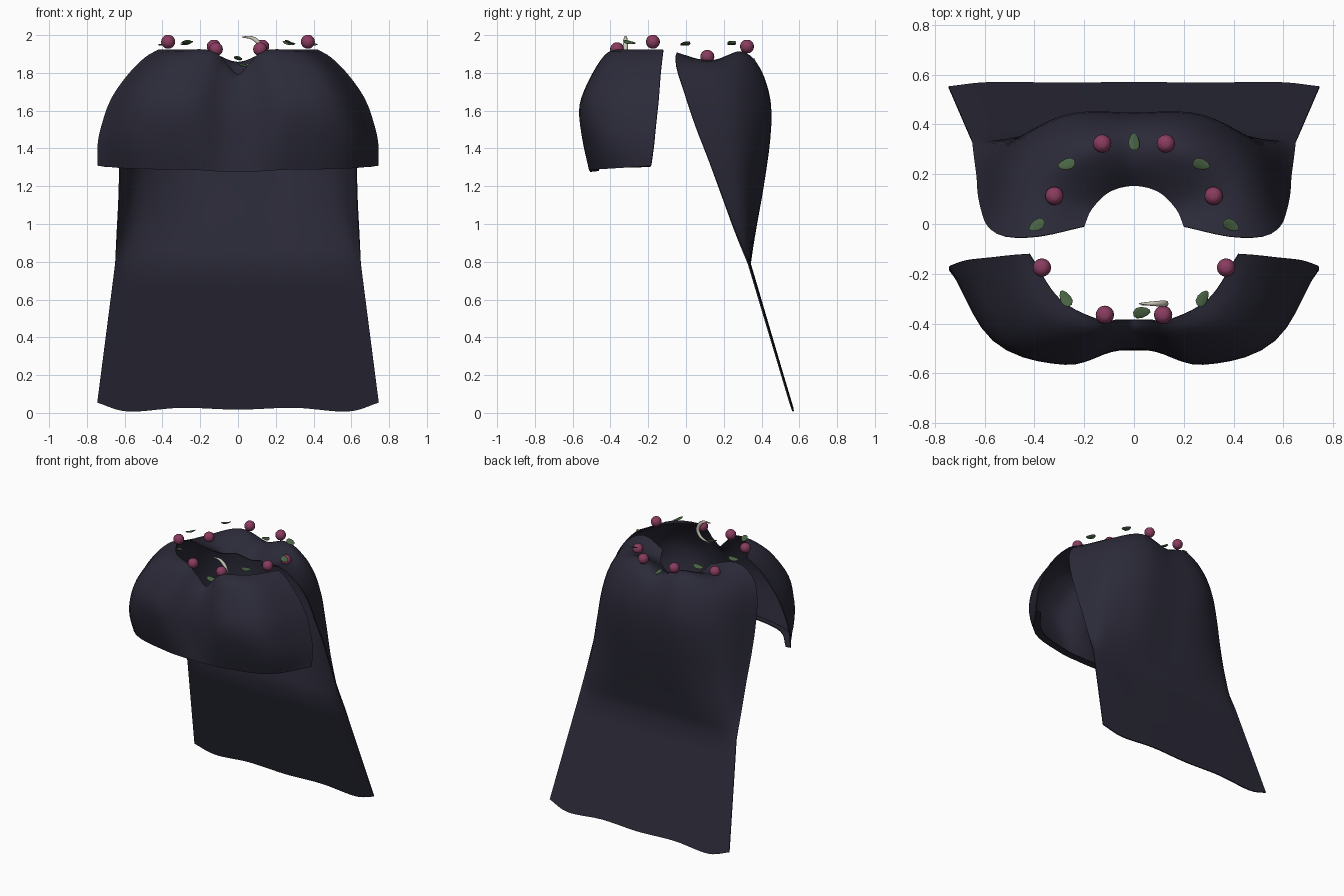
import bpy, bmesh, math
from mathutils import Vector

if "Cube" in bpy.data.objects:
    bpy.data.objects.remove(bpy.data.objects["Cube"])


def material(name, rgb):
    m = bpy.data.materials.new(name)
    m.diffuse_color = (*rgb, 1)
    m.use_nodes = True
    m.node_tree.nodes["Principled BSDF"].inputs["Base Color"].default_value = m.diffuse_color
    return m


CLOTH = material("dark cloth", (0.024, 0.023, 0.040))
BERRY = material("berry red", (0.25, 0.045, 0.115))
LEAF = material("leaf green", (0.068, 0.13, 0.058))
BONE = material("bone", (0.62, 0.58, 0.5))


def smooth_path(points, steps):
    """Interpolating spline through the points."""
    p = [Vector(q) for q in points]
    p = [2 * p[0] - p[1]] + p + [2 * p[-1] - p[-2]]
    out = []
    for i in range(1, len(p) - 2):
        a, b, c, d = p[i - 1:i + 3]
        for s in range(steps):
            t = s / steps
            out.append(0.5 * (2 * b + (c - a) * t + (2 * a - 5 * b + 4 * c - d) * t * t
                              + (3 * b - a - 3 * c + d) * t ** 3))
    return out + [p[-2]]


def finish(ob, mat, angle=60):
    ob.data.materials.append(mat)
    bpy.ops.object.select_all(action='DESELECT')
    ob.select_set(True)
    bpy.context.view_layer.objects.active = ob
    bpy.ops.object.shade_smooth_by_angle(angle=math.radians(angle))
    return ob


def link_mesh(bm, name):
    bmesh.ops.recalc_face_normals(bm, faces=bm.faces)
    me = bpy.data.meshes.new(name)
    bm.to_mesh(me)
    bm.free()
    ob = bpy.data.objects.new(name, me)
    bpy.context.collection.objects.link(ob)
    return ob


def sheet(name, half, hem=None, lip=None, thickness=0.007):
    """Mirrored cloth sheet from half its columns, centre first, neck to bottom."""
    left = [[(-x, y, z) for x, y, z in col] for col in half[:0:-1]]
    cols = [smooth_path(c, 3) for c in left + half]
    rows = [smooth_path(r, 5) for r in zip(*cols)]
    end = hem or lip
    if end:
        # straight skirt, or turned-in lip, from the last row
        end = smooth_path([(-x, y, z) for x, y, z in end[:0:-1]] + end, 5)
        top, n = rows[-1], 6 if hem else 1
        for k in range(1, n + 1):
            rows.append([a.lerp(b, k / n) for a, b in zip(top, end)])
    bm = bmesh.new()
    grid = [[bm.verts.new(v) for v in r] for r in rows]
    for r, s in zip(grid, grid[1:]):
        for i in range(len(r) - 1):
            bm.faces.new((r[i], s[i], s[i + 1], r[i + 1]))
    ob = link_mesh(bm, name)
    mod = ob.modifiers.new("cloth thickness", 'SOLIDIFY')
    mod.thickness = thickness
    mod.offset = 0
    bpy.context.view_layer.objects.active = ob
    bpy.ops.object.modifier_apply(modifier=mod.name)
    return finish(ob, CLOTH)


# Long back cape: wraps the shoulders, flattens towards the waist
sheet("back_cape", [
    [(0, .155, 1.78), (0, .24, 1.84), (0, .33, 1.85), (0, .40, 1.78), (0, .44, 1.64),
     (0, .44, 1.45), (0, .405, 1.2), (0, .37, 1.0), (0, .34, .79)],
    [(.1, .13, 1.81), (.14, .22, 1.88), (.19, .30, 1.91), (.23, .375, 1.83), (.27, .43, 1.65),
     (.28, .43, 1.45), (.28, .40, 1.2), (.29, .37, 1.0), (.3, .335, .79)],
    [(.17, .06, 1.82), (.3, .11, 1.86), (.39, .18, 1.85), (.45, .25, 1.76), (.49, .285, 1.6),
     (.51, .305, 1.4), (.525, .315, 1.2), (.54, .33, 1.0), (.56, .335, .79)],
    [(.2, -.01, 1.86), (.38, -.05, 1.905), (.52, -.05, 1.83), (.585, -.01, 1.7), (.61, .05, 1.52),
     (.625, .12, 1.34), (.63, .19, 1.15), (.64, .26, .96), (.65, .33, .79)],
], hem=[(0, .567, .018), (.3, .565, .028), (.58, .567, .008), (.745, .55, .055)])

# Short front capelet with a notched neckline and a turned-in hem
sheet("front_capelet", [
    [(0, -.385, 1.79), (0, -.42, 1.775), (0, -.46, 1.71), (0, -.49, 1.6),
     (0, -.50, 1.5), (0, -.50, 1.4), (0, -.505, 1.278)],
    [(.06, -.385, 1.845), (.07, -.42, 1.82), (.08, -.465, 1.74), (.09, -.50, 1.62),
     (.09, -.51, 1.5), (.09, -.51, 1.4), (.09, -.505, 1.28)],
    [(.14, -.385, 1.915), (.17, -.43, 1.89), (.21, -.49, 1.8), (.26, -.55, 1.67),
     (.28, -.562, 1.57), (.26, -.54, 1.43), (.25, -.505, 1.29)],
    [(.3, -.3, 1.92), (.36, -.36, 1.9), (.44, -.42, 1.82), (.52, -.47, 1.68),
     (.56, -.47, 1.54), (.57, -.45, 1.42), (.55, -.42, 1.295)],
    [(.42, -.12, 1.92), (.49, -.125, 1.88), (.58, -.135, 1.79), (.67, -.145, 1.66),
     (.72, -.16, 1.52), (.74, -.17, 1.42), (.74, -.185, 1.31)],
], lip=[(0, -.46, 1.285), (.09, -.46, 1.285), (.23, -.46, 1.293), (.51, -.385, 1.3),
        (.695, -.19, 1.305)])

# Berries around the neckline
for x, y, z in [(.37, -.175, 1.965), (.117, -.365, 1.925), (.32, .113, 1.885), (.128, .323, 1.94)]:
    for side in (-1, 1):
        bpy.ops.mesh.primitive_uv_sphere_add(segments=16, ring_count=10, radius=.037,
                                             location=(side * x, y, z))
        ob = bpy.context.object
        ob.name = "berry"
        # faint dimple at the crown
        for v in ob.data.vertices:
            if v.co.z > .0365:
                v.co.z -= .004
        finish(ob, BERRY)


# Leaves between the berries: x, y, z, heading in degrees
def leaf(x, y, z, heading):
    bpy.ops.mesh.primitive_uv_sphere_add(segments=10, ring_count=8, radius=1, location=(x, y, z))
    ob = bpy.context.object
    ob.name = "leaf"
    for v in ob.data.vertices:
        c = v.co.copy()
        v.co = (c.x * .037, c.y * .023 * (1 - .25 * c.x), c.z * .005 + .006 * c.x * c.x)
    ob.rotation_euler = (math.radians(14), math.radians(12), math.radians(heading))
    finish(ob, LEAF)


for x, y, z, h in [(.27, .24, 1.955, -15), (.39, -.005, 1.952, -30), (.275, -.3, 1.96, 60)]:
    leaf(x, y, z, h)
    leaf(-x, y, z, 180 - h)
leaf(0, .33, 1.875, 90)
leaf(.03, -.355, 1.84, 10)

# Curved tapering fang hung at the neckline
path = smooth_path([(.02, -.32, 1.99), (.075, -.32, 1.985), (.115, -.32, 1.95),
                    (.125, -.32, 1.905), (.095, -.32, 1.86), (.03, -.325, 1.835)], 4)
bm = bmesh.new()
rings = []
for i, p in enumerate(path):
    t = i / (len(path) - 1)
    d = (path[min(i + 1, len(path) - 1)] - path[max(i - 1, 0)]).normalized()
    side = Vector((0, 1, 0))
    up = d.cross(side)
    r = .002 + .011 * math.sin(math.pi * t) ** .8
    rings.append([bm.verts.new(p + r * (math.cos(a) * side + math.sin(a) * up))
                  for a in [k * math.tau / 8 for k in range(8)]])
for a, b in zip(rings, rings[1:]):
    for k in range(8):
        bm.faces.new((a[k], a[(k + 1) % 8], b[(k + 1) % 8], b[k]))
bm.faces.new(rings[0])
bm.faces.new(rings[-1])
finish(link_mesh(bm, "fang"), BONE)
